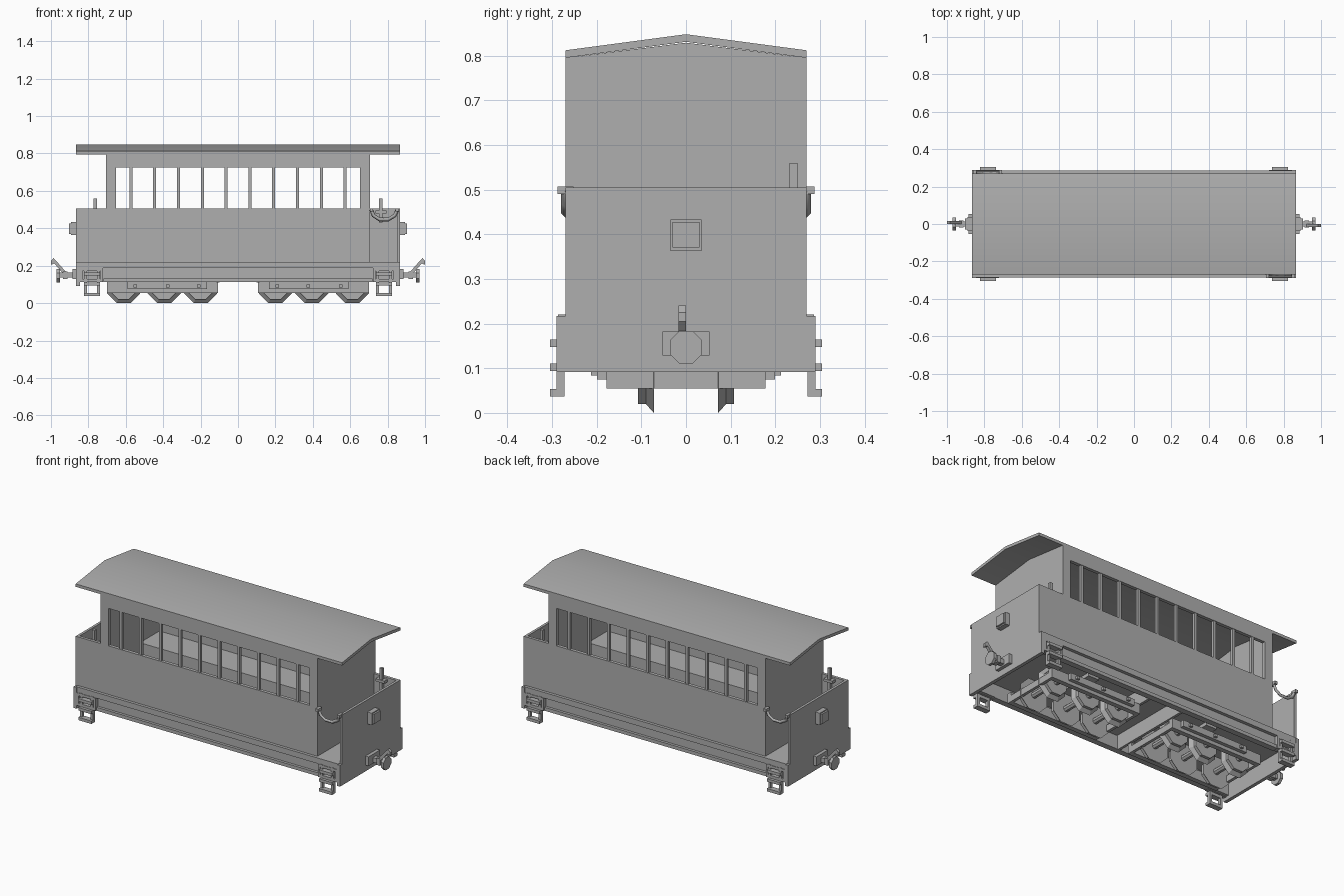
import bpy, bmesh, math
from mathutils import Matrix, Vector

if "Cube" in bpy.data.objects:
    bpy.data.objects.remove(bpy.data.objects["Cube"])

grey = bpy.data.materials.new("plain grey")
grey.diffuse_color = (0.43, 0.43, 0.43, 1)
grey.use_nodes = True
grey.node_tree.nodes["Principled BSDF"].inputs["Base Color"].default_value = grey.diffuse_color

ONE = [(1, 1)]
TURN = [(1, 1), (-1, -1)]                      # 180 degree symmetry
ENDS = [(1, 1), (-1, 1)]
SIDES = [(1, 1), (1, -1)]
FOUR = [(1, 1), (1, -1), (-1, 1), (-1, -1)]


def finish(name, bm):
    bmesh.ops.recalc_face_normals(bm, faces=bm.faces)
    me = bpy.data.meshes.new(name)
    bm.to_mesh(me)
    bm.free()
    me.materials.append(grey)
    ob = bpy.data.objects.new(name, me)
    bpy.context.collection.objects.link(ob)
    return ob


def boxes(name, items, sym=ONE):
    """Boxes given as x0, x1, y0, y1, z0, z1, repeated by sign pairs."""
    bm = bmesh.new()
    for sx, sy in sym:
        for x0, x1, y0, y1, z0, z1 in items:
            c = ((x0 + x1) / 2 * sx, (y0 + y1) / 2 * sy, (z0 + z1) / 2)
            m = Matrix.Translation(c) @ Matrix.Diagonal((x1 - x0, y1 - y0, z1 - z0, 1))
            bmesh.ops.create_cube(bm, size=1, matrix=m)
    return finish(name, bm)


def prism(name, pts, a, b, along, sym=ONE):
    """Extrude a profile: (y, z) along x, or (x, z) along y."""
    bm = bmesh.new()
    for sx, sy in sym:
        def at(p, t):
            return (t * sx, p[0] * sy, p[1]) if along == "x" else (p[0] * sx, t * sy, p[1])
        lo = [bm.verts.new(at(p, a)) for p in pts]
        hi = [bm.verts.new(at(p, b)) for p in pts]
        bm.faces.new(lo)
        bm.faces.new(hi)
        for i in range(len(pts)):
            j = (i + 1) % len(pts)
            bm.faces.new((lo[i], lo[j], hi[j], hi[i]))
    return finish(name, bm)


def octagon(cx, cz, r):
    return [(cx + r * math.cos(math.radians(22.5 + 45 * i)),
             cz + r * math.sin(math.radians(22.5 + 45 * i))) for i in range(8)]


# Roof: shallow ridge with soft shading
roof = prism("roof", [(-.27, .795), (0, .831), (.27, .795), (.27, .812), (0, .848), (-.27, .812)],
             -.865, .865, "x")
bpy.context.view_layer.objects.active = roof
roof.select_set(True)
bpy.ops.object.shade_smooth_by_angle(angle=math.radians(30))

# Cabin side walls with eleven open windows, the end ones narrower
edges = [-.652] + [-.573 + .1273 * i for i in range(10)] + [.652]
wall = [(-.705, .705, .25, .27, .22, .505), (-.705, .705, .25, .27, .725, .798),
        (-.705, -.652, .25, .27, .505, .725), (.652, .705, .25, .27, .505, .725)]
wall += [(x - .008, x + .008, .252, .268, .505, .725) for x in edges[1:-1]]
boxes("cabin_side_walls", wall, SIDES)
prism("cabin_end_walls", [(-.27, .22), (.27, .22), (.27, .795), (0, .829), (-.27, .795)],
      .685, .705, "x", ENDS)

# Benches along the cabin walls
boxes("benches", [(-.685, .685, .07, .25, .21, .385)], SIDES)

# Floor and underframe
boxes("floor", [(-.86, .86, -.268, .268, .195, .22)])
boxes("side_sills", [(-.85, .85, .255, .287, .187, .22), (-.85, .85, .25, .268, .115, .187),
                     (-.72, .72, .25, .284, .112, .132)], SIDES)
boxes("cross_beams", [(.1, .115, -.25, .25, .11, .195)], ENDS)

# End platforms: end panel, wide buffer beam and one closed side
boxes("end_panels", [(.85, .865, -.27, .27, .2, .505)], ENDS)
boxes("buffer_beams", [(.845, .865, -.29, .29, .092, .217)], ENDS)
boxes("platform_side_walls", [(.705, .85, .253, .27, .2, .505)], TURN)
boxes("platform_inner_rail", [(.705, .85, .245, .253, .365, .385)], TURN)

# Brake handles
boxes("brake_handles", [(.755, .773, .232, .25, .43, .56), (.735, .793, .225, .253, .48, .495)], TURN)

# Chains across the open platform sides
boxes("chain_hooks", [(.705, .722, -.288, -.252, .49, .507), (.843, .86, -.288, -.252, .49, .507)], TURN)
for s, label in ((1, "front"), (-1, "back")):
    cu = bpy.data.curves.new(label + "_chain", "CURVE")
    cu.dimensions = "3D"
    cu.bevel_depth = .01
    cu.bevel_resolution = 0
    cu.use_fill_caps = True
    path = [(.712, .5), (.725, .468), (.757, .447), (.803, .447), (.838, .468), (.852, .5)]
    sp = cu.splines.new("POLY")
    sp.points.add(len(path) - 1)
    for p, (x, z) in zip(sp.points, path):
        p.co = (x * s, -.27 * s, z, 1)
    cu.materials.append(grey)
    bpy.context.collection.objects.link(bpy.data.objects.new(label + "_chain", cu))

# Boarding steps: hangers and treads at each corner
steps = [(x, x + .015, .272, .29, .037, .19) for x in (.738, .808)]
steps += [(.738, .823, .272, .305, z, z + .017) for z in (.037, .094, .147)]
steps += [(.722, .845, .268, .29, .172, .187), (.722, .845, .268, .29, .112, .128),
          (.722, .735, .268, .29, .128, .172), (.832, .845, .268, .29, .128, .172)]
boxes("boarding_steps", steps, FOUR)

# End lamps
boxes("end_lamps", [(.86, .893, -.035, .035, .363, .433), (.893, .903, -.03, .03, .37, .427)], ENDS)

# Couplers: base, shaft, eight-sided head and raised hook
boxes("coupler_bases", [(.86, .885, -.053, .053, .128, .182), (.885, .957, -.014, .014, .136, .163),
                        (.912, .935, -.02, .02, .13, .17)], ENDS)
prism("coupler_heads", octagon(0, .147, .039), .953, .97, "x", ENDS)
prism("coupler_hooks", [(.918, .165), (.94, .163), (.982, .212), (1, .205), (1, .225), (.985, .24)],
      -.017, 0, "y", TURN)

# Bogie frames with side bars and bolts
AXLES = (.2, .395, .612)
boxes("bogie_frames", [(.108, .7, .15, .178, .055, .112), (.108, .7, -.178, -.15, .055, .112),
                       (.108, .125, -.15, .15, .055, .092), (.683, .7, -.15, .15, .055, .092),
                       (.36, .43, -.15, .15, .175, .195)], ENDS)
boxes("bogie_side_bars", [(.165, .59, .178, .199, .075, .112)], FOUR)
boxes("bogie_bolts", [(x - .009, x + .009, .195, .213, .084, .1) for x in (.21, .375, .55)], FOUR)

# Eight-sided wheels with a tapered inner flange, and axles
CZ = .089
bm = bmesh.new()
for sx, sy in FOUR:
    for ax in AXLES:
        rings = []
        for r, y in ((.0963, .072), (.0747, .09), (.0747, .107)):
            rings.append([bm.verts.new((x * sx, y * sy, z)) for x, z in octagon(ax, CZ, r)])
        bm.faces.new(rings[0])
        bm.faces.new(rings[-1])
        for a, b in zip(rings, rings[1:]):
            for i in range(8):
                j = (i + 1) % 8
                bm.faces.new((a[i], a[j], b[j], b[i]))
finish("wheels", bm)
for i, ax in enumerate(AXLES):
    prism("axle_%d" % (i + 1), octagon(ax, CZ, .018), -.15, .15, "y", ENDS)
